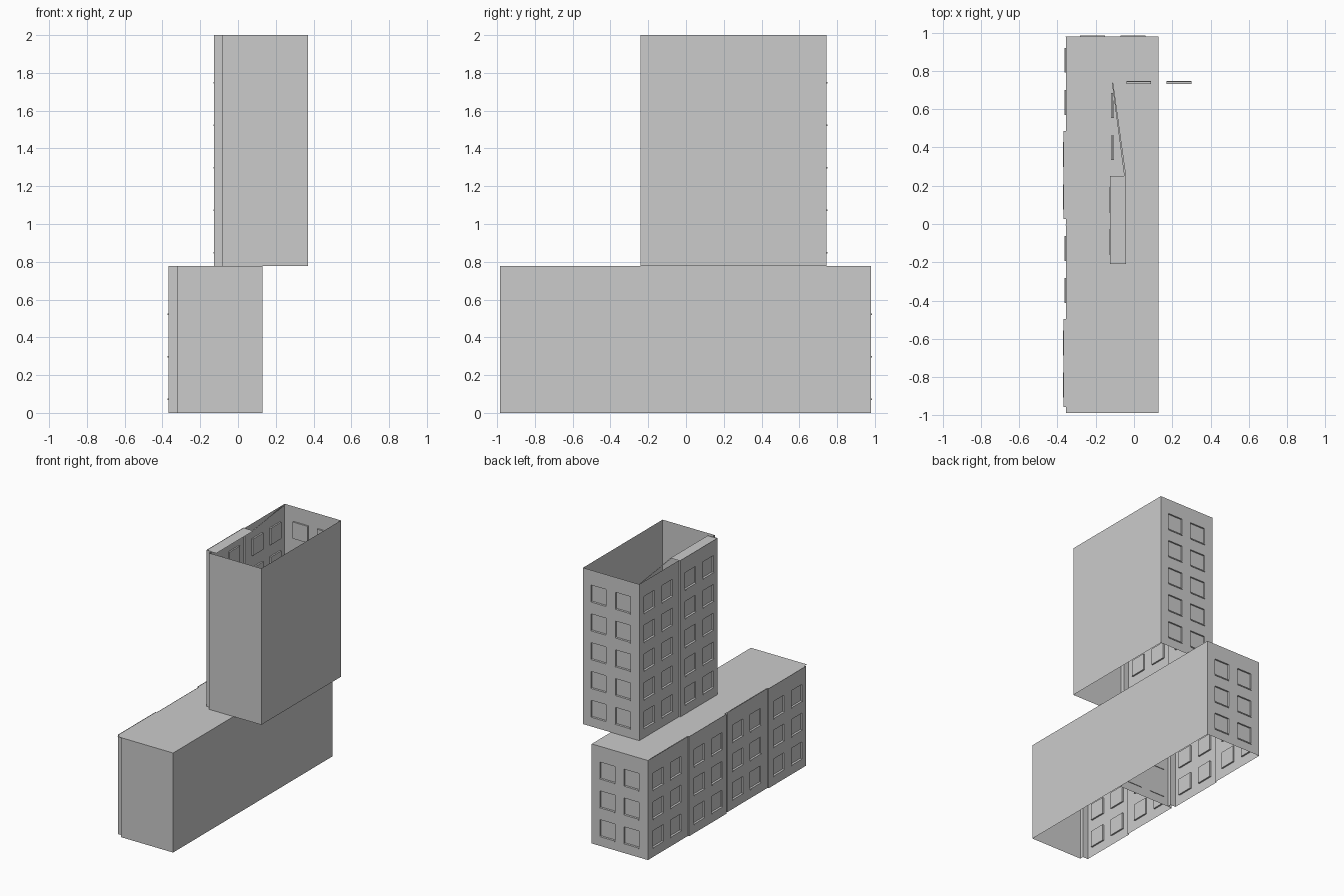
import bpy, bmesh
from mathutils import Vector

if "Cube" in bpy.data.objects:
    bpy.data.objects.remove(bpy.data.objects["Cube"])

FLOOR, SILL_Z, WIN = 0.225, 0.075, 0.13   # storey pitch, sill height, window size
RECESS, LIP = 0.012, 0.005
Z = Vector((0, 0, 1))


def finish(bm, name):
    bmesh.ops.remove_doubles(bm, verts=bm.verts, dist=0.0002)
    me = bpy.data.meshes.new(name)
    bm.to_mesh(me)
    bm.free()
    ob = bpy.data.objects.new(name, me)
    bpy.context.collection.objects.link(ob)
    return ob


def face(bm, pts):
    return bm.faces.new([bm.verts.new(p) for p in pts])


def wall(bm, sills, a, b, z0, z1, columns, floors):
    """Flat wall from a to b, with recessed windows starting at the given offsets."""
    a, b = Vector((*a, 0)), Vector((*b, 0))
    u = (b - a).normalized()
    n = u.cross(Z)
    P = lambda s, z, d=0.0: a + u * s + Z * z + n * d
    rows = [z0 + SILL_Z + FLOOR * k for k in range(floors)] if columns else []
    us = [0] + [s for c in columns for s in (c, c + WIN)] + [(b - a).length]
    zs = [z0] + [z for r in rows for z in (r, r + WIN)] + [z1]
    for i in range(len(us) - 1):
        for j in range(len(zs) - 1):
            s, t, lo, hi = us[i], us[i + 1], zs[j], zs[j + 1]
            corners = [(s, lo), (t, lo), (t, hi), (s, hi)]
            if not (i % 2 and j % 2):
                face(bm, [P(*c) for c in corners])
                continue
            # recessed pane and reveals
            face(bm, [P(*c, -RECESS) for c in corners])
            for k in range(4):
                c, d = corners[k], corners[(k + 1) % 4]
                face(bm, [P(*c), P(*d), P(*d, -RECESS), P(*c, -RECESS)])
            # projecting sill
            q = [P(s, lo - 0.008), P(t, lo - 0.008), P(t, lo), P(s, lo)]
            o = [p + n * LIP for p in q]
            face(sills, o)
            for k in range(4):
                m = (k + 1) % 4
                face(sills, [q[k], q[m], o[m], o[k]])


def block(name, x0, y0, z0, z1, floors, roof):
    x1, y1, ym = x0 + 0.496, y0 + 0.983, y0 + 0.49
    profile = [(x0 + 0.045, y0), (x1, y0), (x1, y1), (x0 + 0.01, y1),
               (x0 + 0.01, ym), (x0, ym), (x0, y0 + 0.03), (x0 + 0.045, y0 + 0.03)]
    windows = {2: (0.07, 0.28), 3: (0.06, 0.28), 5: (0.06, 0.28)}
    bm, sills = bmesh.new(), bmesh.new()
    for i, p in enumerate(profile):
        wall(bm, sills, p, profile[(i + 1) % 8], z0, z1, windows.get(i, ()), floors)
    finish(bm, name + "_walls")
    finish(sills, name + "_sills")

    # narrow ledges along the top of the windowed side
    bm = bmesh.new()
    zl = z1 - 0.003
    face(bm, [(x0, y0 + 0.03, zl), (x0 + 0.085, y0 + 0.03, zl),
              (x0 + 0.085, ym, zl), (x0, ym, zl)])
    face(bm, [(x0 + 0.075, ym, zl), (x0 + 0.085, ym, zl),
              (x0 + 0.018, y1 - 0.01, zl), (x0 + 0.01, y1, zl)])
    finish(bm, name + "_top_ledge")

    if roof:
        bm = bmesh.new()
        face(bm, [(x0 + 0.012, y0, z1), (x1, y0, z1), (x1, y1, z1), (x0 + 0.012, y1, z1)])
        finish(bm, name + "_roof")


# two low blocks end to end, and the open-topped tower set across them
block("low_front_block", -0.367, -0.986, 0, 0.778, 3, True)
block("low_back_block", -0.367, -0.003, 0, 0.778, 3, True)
block("tower_block", -0.126, -0.24, 0.778, 2.0, 5, False)
